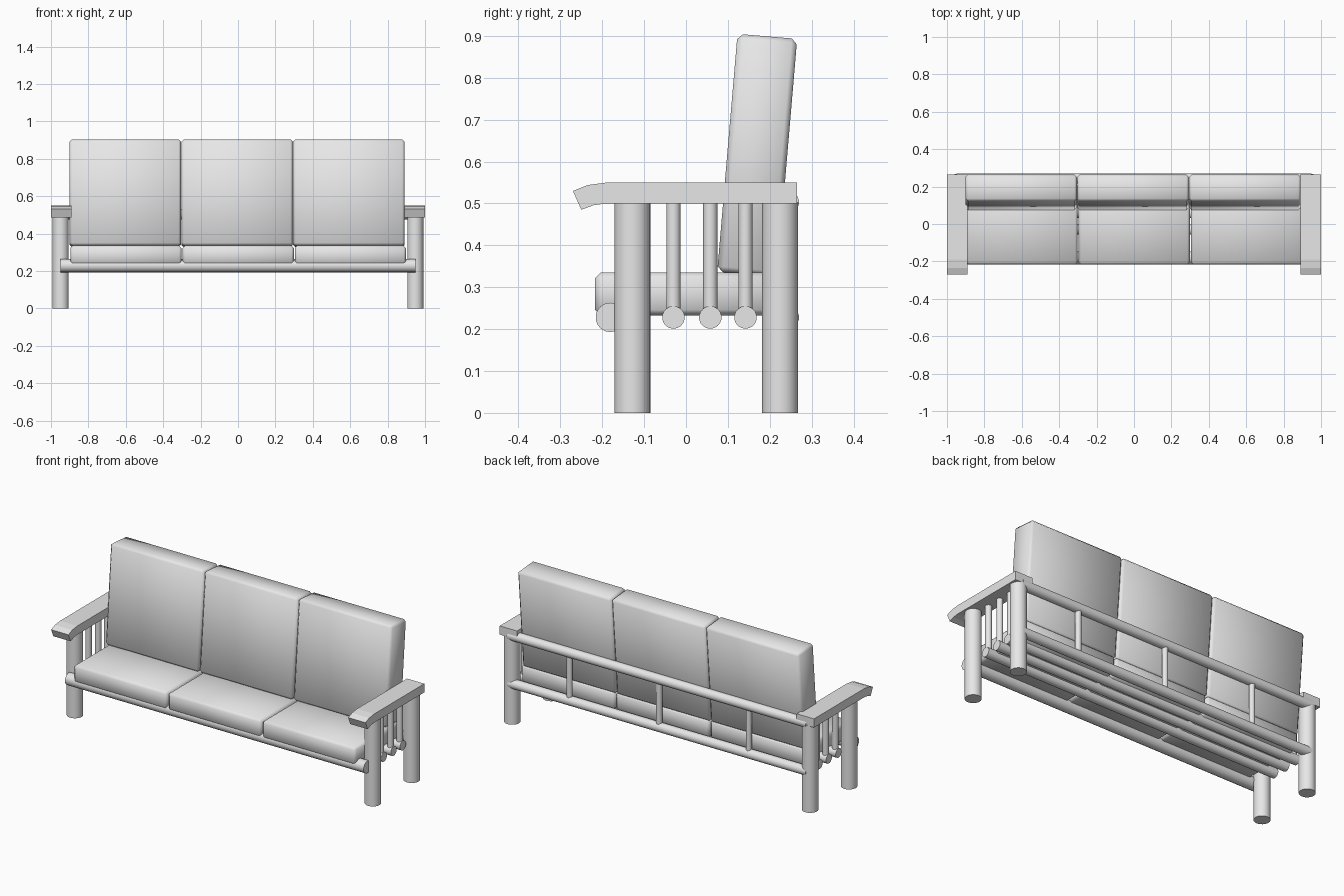
import bpy, bmesh, math
from mathutils import Vector

cube = bpy.data.objects.get("Cube")
if cube:
    bpy.data.objects.remove(cube, do_unlink=True)

grey = bpy.data.materials.new("plain_grey")
grey.use_nodes = True
grey.diffuse_color = (0.8, 0.8, 0.8, 1)
grey.node_tree.nodes["Principled BSDF"].inputs["Base Color"].default_value = (0.8, 0.8, 0.8, 1)


def finish(obj, name, angle):
    obj.name = obj.data.name = name
    obj.data.materials.append(grey)
    bpy.ops.object.select_all(action='DESELECT')
    obj.select_set(True)
    bpy.context.view_layer.objects.active = obj
    bpy.ops.object.shade_smooth_by_angle(angle=math.radians(angle))
    return obj


def pole(name, start, end, radius, sides=18):
    """Round pole between two points."""
    a, b = Vector(start), Vector(end)
    bpy.ops.mesh.primitive_cylinder_add(vertices=sides, radius=radius,
                                        depth=(b - a).length, location=(a + b) / 2)
    obj = bpy.context.object
    obj.rotation_euler = (b - a).to_track_quat('Z', 'Y').to_euler()
    return finish(obj, name, 40)


def cushion(name, centre, size, lean=0):
    """Box with chamfered edges, leaning backward."""
    bpy.ops.mesh.primitive_cube_add(size=1, location=centre)
    obj = bpy.context.object
    for v in obj.data.vertices:
        v.co *= Vector(size)
    bm = bmesh.new()
    bm.from_mesh(obj.data)
    bmesh.ops.bevel(bm, geom=bm.edges[:], offset=0.013, segments=1, affect='EDGES')
    bm.to_mesh(obj.data)
    bm.free()
    obj.rotation_euler.x = -lean
    return finish(obj, name, 50)


def armrest(name, side):
    """Flat arm with a drooping front end, extruded across its width."""
    profile = [(-0.27, 0.53), (-0.235, 0.544), (-0.19, 0.55), (0.265, 0.55),
               (0.265, 0.5), (-0.19, 0.5), (-0.22, 0.496), (-0.25, 0.485)]
    bm = bmesh.new()
    face = bm.faces.new([bm.verts.new((side * 0.89, y, z)) for y, z in profile])
    moved = bmesh.ops.extrude_face_region(bm, geom=[face])["geom"]
    verts = [g for g in moved if isinstance(g, bmesh.types.BMVert)]
    bmesh.ops.translate(bm, verts=verts, vec=(side * 0.11, 0, 0))
    bmesh.ops.recalc_face_normals(bm, faces=bm.faces[:])
    mesh = bpy.data.meshes.new(name)
    bm.to_mesh(mesh)
    bm.free()
    obj = bpy.data.objects.new(name, mesh)
    bpy.context.collection.objects.link(obj)
    return finish(obj, name, 5)


rail_z = 0.228
slat_ys = (-0.03, 0.058, 0.142)

# Legs, armrests and the spindles below each arm
for label, side in (("left", 1), ("right", -1)):
    x = side * 0.948
    for place, y in (("front", -0.128), ("back", 0.225)):
        pole(f"{place}_leg_{label}", (x, y, 0), (x, y, 0.502), 0.043, 24)
    armrest(f"armrest_{label}", side)
    for i, y in enumerate(slat_ys):
        pole(f"arm_spindle_{label}_{i + 1}", (side * 0.93, y, rail_z),
             (side * 0.93, y, 0.505), 0.017)

# Long rails under the seat and across the back
pole("front_rail", (-0.95, -0.181, rail_z), (0.95, -0.181, rail_z), 0.035)
for i, y in enumerate(slat_ys):
    pole(f"seat_rail_{i + 1}", (-0.95, y, rail_z), (0.95, y, rail_z), 0.027)
for label, z in (("lower", rail_z), ("upper", 0.503)):
    pole(f"{label}_back_rail", (-0.95, 0.243, z), (0.95, 0.243, z), 0.027)

# Back spindles
for i in (-1, 0, 1):
    pole(f"back_spindle_{i + 2}", (i * 0.57, 0.243, rail_z), (i * 0.57, 0.243, 0.503), 0.016)

# Three seat cushions and three back cushions
for i in (-1, 0, 1):
    cushion(f"seat_cushion_{i + 2}", (i * 0.6 + 0.001, 0, 0.284), (0.595, 0.434, 0.102))
    cushion(f"back_cushion_{i + 2}", (i * 0.598 - 0.005, 0.17, 0.615),
            (0.596, 0.143, 0.57), 0.085)
